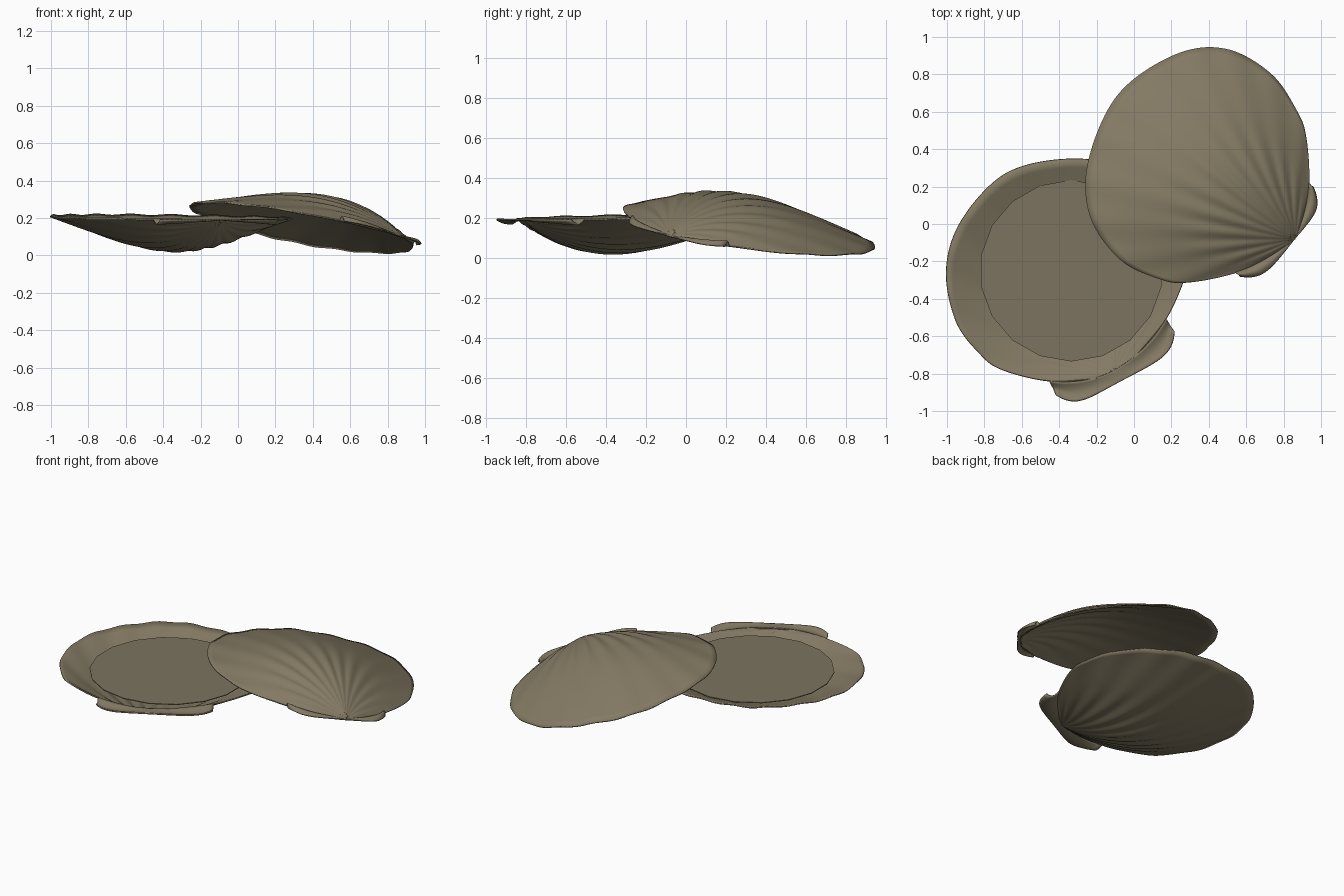
import bpy, bmesh, math
from mathutils import Vector

if "Cube" in bpy.data.objects:
    bpy.data.objects.remove(bpy.data.objects["Cube"])


def material(name, rgb):
    m = bpy.data.materials.new(name)
    m.diffuse_color = (*rgb, 1)
    m.use_nodes = True
    m.node_tree.nodes["Principled BSDF"].inputs["Base Color"].default_value = m.diffuse_color
    return m


SHELL = material("shell tan", (0.23, 0.197, 0.127))
FILL = material("filling grey tan", (0.2, 0.173, 0.117))

# Half outline of a scallop: (distance from hinge, half width)
HALF = [(0.02, 0.1), (0.13, 0.335), (0.3, 0.54), (0.43, 0.62),
        (0.66, 0.67), (0.93, 0.59), (1.12, 0.37), (1.22, 0.0)]


def outline(samples=12):
    """Smooth curve through both halves of the outline."""
    pts = [Vector((u, -v)) for u, v in HALF] + [Vector(p) for p in HALF[-2::-1]]
    pts = [pts[0] * 2 - pts[1]] + pts + [pts[-1] * 2 - pts[-2]]
    out = []
    for i in range(1, len(pts) - 2):
        p0, p1, p2, p3 = pts[i - 1:i + 3]
        for k in range(samples):
            s = k / samples
            out.append(0.5 * (2 * p1 + (p2 - p0) * s
                              + (2 * p0 - 5 * p1 + 4 * p2 - p3) * s * s
                              + (3 * p1 - p0 - 3 * p2 + p3) * s ** 3))
    return out + [pts[-2]]


def grid_object(name, rows, thickness):
    """Thin smooth sheet from rows of points."""
    bm = bmesh.new()
    vs = [[bm.verts.new(p) for p in row] for row in rows]
    for r0, r1 in zip(vs, vs[1:]):
        for i in range(len(r0) - 1):
            bm.faces.new((r0[i], r0[i + 1], r1[i + 1], r1[i]))
    bmesh.ops.remove_doubles(bm, verts=bm.verts, dist=1e-5)
    bmesh.ops.recalc_face_normals(bm, faces=bm.faces)
    me = bpy.data.meshes.new(name)
    bm.to_mesh(me)
    bm.free()
    me.materials.append(SHELL)
    ob = bpy.data.objects.new(name, me)
    bpy.context.collection.objects.link(ob)
    mod = ob.modifiers.new("thickness", 'SOLIDIFY')
    mod.thickness = thickness
    mod.offset = 0
    bpy.ops.object.select_all(action='DESELECT')
    ob.select_set(True)
    bpy.context.view_layer.objects.active = ob
    bpy.ops.object.shade_smooth_by_angle(angle=math.radians(50))
    return ob


def scallop(name, hinge, axis, side, plane, sign, neg, pos, back):
    """neg and pos give (width scale, skew along the axis) for each side."""
    a, b = Vector(axis).normalized(), Vector(side).normalized()
    o = Vector(hinge)

    def place(u, v, h):
        scale, skew = pos if v > 0 else neg
        p = o + a * u + b * (v * scale * (1 + skew * (u - 0.6)))
        return (p.x, p.y, plane[0] + plane[1] * p.x + plane[2] * p.y + sign * h)

    # Domed, ribbed valve: rings growing from the hinge to the margin
    rim = outline()
    rows = []
    for k in range(31):
        t = (k / 30) ** 1.2
        row = []
        for p in rim:
            ang = math.atan2(p.y, p.x)
            g = (p.length / 1.22) ** 1.1 * (1 - 0.72 * math.sin(ang) ** 2)
            h = 0.178 * g * math.sin(math.pi * t ** 0.8)
            rib = 0.004 * math.exp(-((t - 0.4) / 0.22) ** 2) + 0.003 * t ** 4
            h += rib * p.length * math.cos(32 * ang)
            row.append(place(p.x * t, p.y * t, h))
        rows.append(row)
    grid_object(name + "_valve", rows, 0.008)

    # Hinge ears: gently arched strip along the straight back edge
    ears = []
    for k in range(9):
        s = k / 8
        row = []
        for i in range(-20, 21):
            e = abs(i) / 20
            v = 0.335 * i / 20
            u0 = back + 0.1 * e ** 6
            u1 = max(0.02 + v * v, u0 + 0.01)
            h = 0.025 * math.sin(math.pi * s) * e
            row.append(place(u0 + (u1 - u0) * s, v, h))
        ears.append(row)
    grid_object(name + "_ears", ears, 0.008)


# Lower shell lies open side up, upper shell leans over it dome up
scallop("lower_shell", (-0.1, -0.80), (-0.47, 0.88), (0.88, 0.47),
        (0.204, -0.012, 0.018), -1, (0.93, -0.12), (1.03, -0.2), -0.05)
scallop("upper_shell", (0.86, -0.08), (-0.77, 0.63), (0.63, 0.77),
        (0.243, -0.17, -0.13), 1, (1.01, 0.0), (0.89, 0.15), 0.0)

# Flat filling inside the lower shell
bpy.ops.mesh.primitive_cylinder_add(vertices=18, radius=1, depth=1,
                                    location=(-0.335, -0.25, 0.18))
fill = bpy.context.object
fill.name = "flat_filling"
fill.scale = (0.49, 0.485, 0.005)
fill.data.materials.append(FILL)
